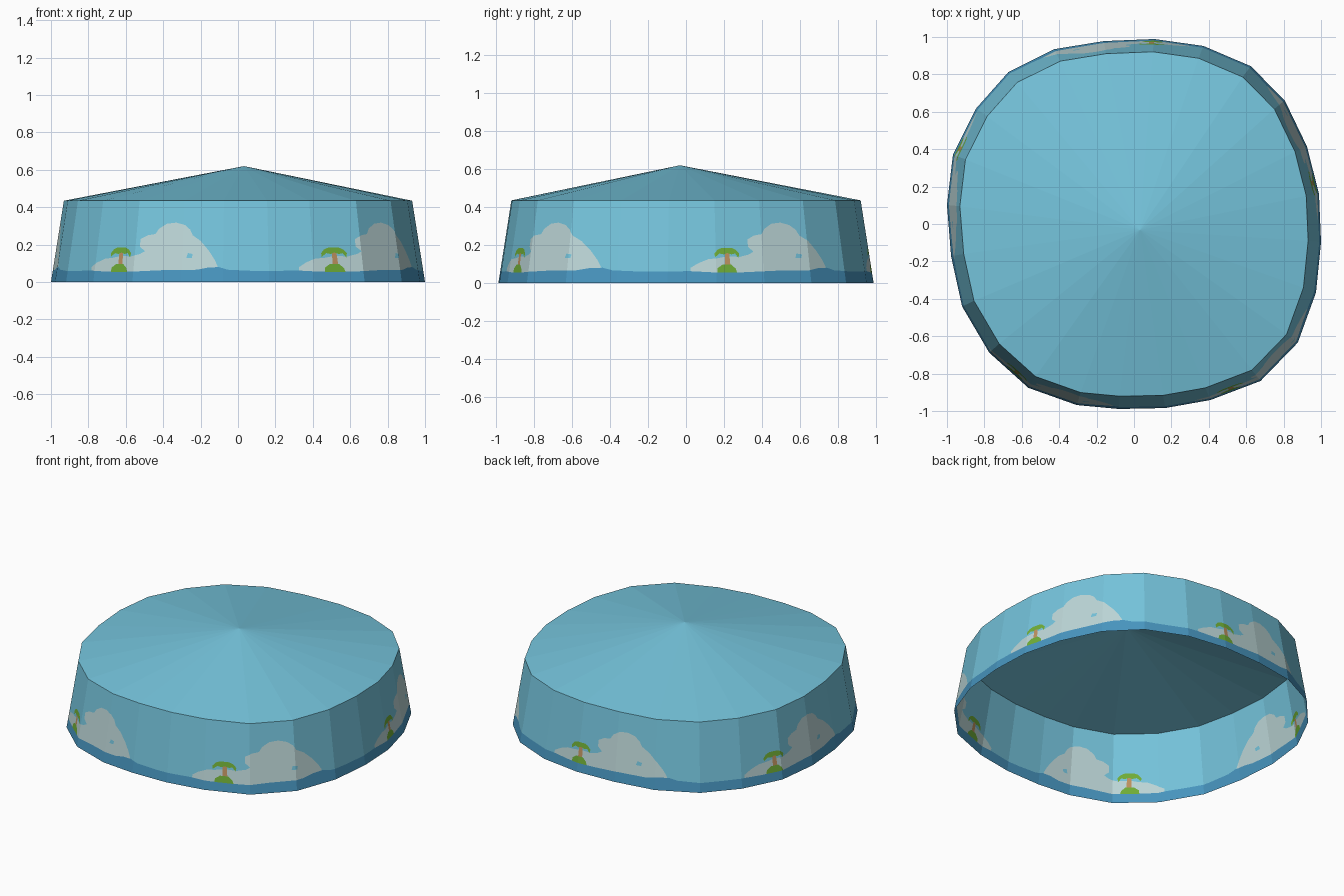
import bpy
from mathutils import Vector
from mathutils.geometry import delaunay_2d_cdt

if "Cube" in bpy.data.objects:
    bpy.data.objects.remove(bpy.data.objects["Cube"])

WALL_H, APEX_H, TAPER = 0.435, 0.62, 0.069
START, STEP, PERIOD = -18.6, 15.0, 72.0   # unrolled wall, in degrees from the first palm

# Footprint of the irregular 24-sided rim, counter-clockwise
RING = [(1, -.097), (.989, .161), (.925, .414), (.806, .661), (.624, .844), (.371, .952),
        (.108, .989), (-.161, .978), (-.425, .935), (-.672, .812), (-.844, .618), (-.968, .371),
        (-1, .102), (-.978, -.172), (-.919, -.441), (-.774, -.688), (-.565, -.876), (-.306, -.968),
        (-.081, -.989), (.167, -.984), (.409, -.941), (.677, -.839), (.876, -.634), (.973, -.366)]

# Painted motif (angle, height), repeated five times around the wall
CLOUD = [(-11.5, .05), (-11.5, .08), (-9, .105), (-6, .125), (-3, .13), (0, .14), (4, .137),
         (7, .15), (8.5, .165), (6.8, .19), (6.8, .23), (9, .25), (11.5, .257), (12.5, .285),
         (15, .312), (18, .318), (21, .305), (23, .28), (24, .25), (27, .22), (30, .17),
         (32.3, .12), (33.4, .085), (33, .05)]
HOLE = [(22, .13), (24, .13), (24.3, .15), (22.5, .155)]
TRUNK = [(-.7, .08), (1.0, .08), (.7, .16), (-.7, .16)]
MOUND = [(-3.3, .055), (3.0, .055), (2.6, .075), (1.2, .097), (-1.5, .097), (-3.1, .078)]
CROWN = [(-3.9, .135), (-2.4, .155), (-1, .15), (0, .158), (1.4, .15), (2.6, .155), (3.6, .132),
         (3.9, .155), (2.8, .175), (1.5, .185), (-1.6, .185), (-3, .175), (-4, .155)]
WATERLINE = [(-18.6, .06), (-12, .062), (-5, .056), (5, .056), (15, .064), (26, .066),
             (30, .078), (34, .08), (37, .066), (45, .06)]


def material(name, srgb):
    m = bpy.data.materials.new(name)
    m.diffuse_color = [((c / 255 + .055) / 1.055) ** 2.4 for c in srgb] + [1]
    m.use_nodes = True
    m.node_tree.nodes["Principled BSDF"].inputs["Base Color"].default_value = m.diffuse_color
    return m


MATS = [material("sky_blue", (117, 196, 220)), material("sea_blue", (72, 150, 192)),
        material("cloud_white", (188, 214, 215)), material("palm_green", (112, 174, 55)),
        material("trunk_brown", (190, 145, 95))]
SKY, SEA, WHITE, GREEN, BROWN = range(5)


def make_object(name, verts, faces, indices):
    me = bpy.data.meshes.new(name)
    me.from_pydata(verts, [], faces)
    for m in MATS:
        me.materials.append(m)
    for p, i in zip(me.polygons, indices):
        p.material_index = i
    ob = bpy.data.objects.new(name, me)
    bpy.context.collection.objects.link(ob)
    return ob


def wrap(u, z):
    """Place an unrolled wall point on the tapered 24-sided rim."""
    s = (u - START) / STEP
    i = int(s + 1e-6)
    t = s - i
    a, b = RING[i % 24], RING[(i + 1) % 24]
    k = 1 - TAPER * z / WALL_H
    return (k * (a[0] + (b[0] - a[0]) * t), k * (a[1] + (b[1] - a[1]) * t), z)


def inside(p, poly):
    hit = False
    for (x1, y1), (x2, y2) in zip(poly, poly[1:] + poly[:1]):
        if (y1 > p[1]) != (y2 > p[1]) and p[0] < x1 + (p[1] - y1) / (y2 - y1) * (x2 - x1):
            hit = not hit
    return hit


def paint(u, z):
    u = (u - START) % PERIOD + START
    sea = [(START, -1)] + WATERLINE + [(START + PERIOD, .06), (START + PERIOD, -1)]
    layers = [(MOUND, GREEN), (sea, SEA), (CROWN, GREEN), (TRUNK, BROWN),
              (HOLE, SKY), (CLOUD, WHITE)]
    return next((c for poly, c in layers if inside((u, z), poly)), SKY)


# Wall: cut the unrolled strip along all the painted outlines, then wrap it
pts, edges = [], []


def outline(points, closed=True):
    n = len(pts)
    pts.extend(Vector(p) for p in points)
    edges.extend((n + i, n + i + 1) for i in range(len(points) - 1))
    if closed:
        edges.append((n + len(points) - 1, n))


END = START + 24 * STEP
for z in (0, WALL_H):
    outline([(START, z), (END, z)], False)
for i in range(25):
    outline([(START + i * STEP, 0), (START + i * STEP, WALL_H)], False)
for r in range(5):
    for shape in (CLOUD, HOLE, TRUNK, MOUND, CROWN):
        outline([(u + r * PERIOD, z) for u, z in shape])
outline([(u + r * PERIOD, z) for r in range(5) for u, z in WATERLINE] + [(END, .06)], False)

flat, _, tris, *_ = delaunay_2d_cdt(pts, edges, [], 0, 1e-5)
colours = []
for f in tris:
    c = sum((flat[i] for i in f), Vector((0, 0))) / len(f)
    colours.append(paint(c.x, c.y))
make_object("painted_wall", [wrap(v.x, v.y) for v in flat], tris, colours)

# Roof: shallow cone with a slightly off-centre peak
k = 1 - TAPER
roof = [(x * k, y * k, WALL_H) for x, y in RING] + [(.032, -.032, APEX_H)]
make_object("roof", roof, [(i, (i + 1) % 24, 24) for i in range(24)], [SKY] * 24)
